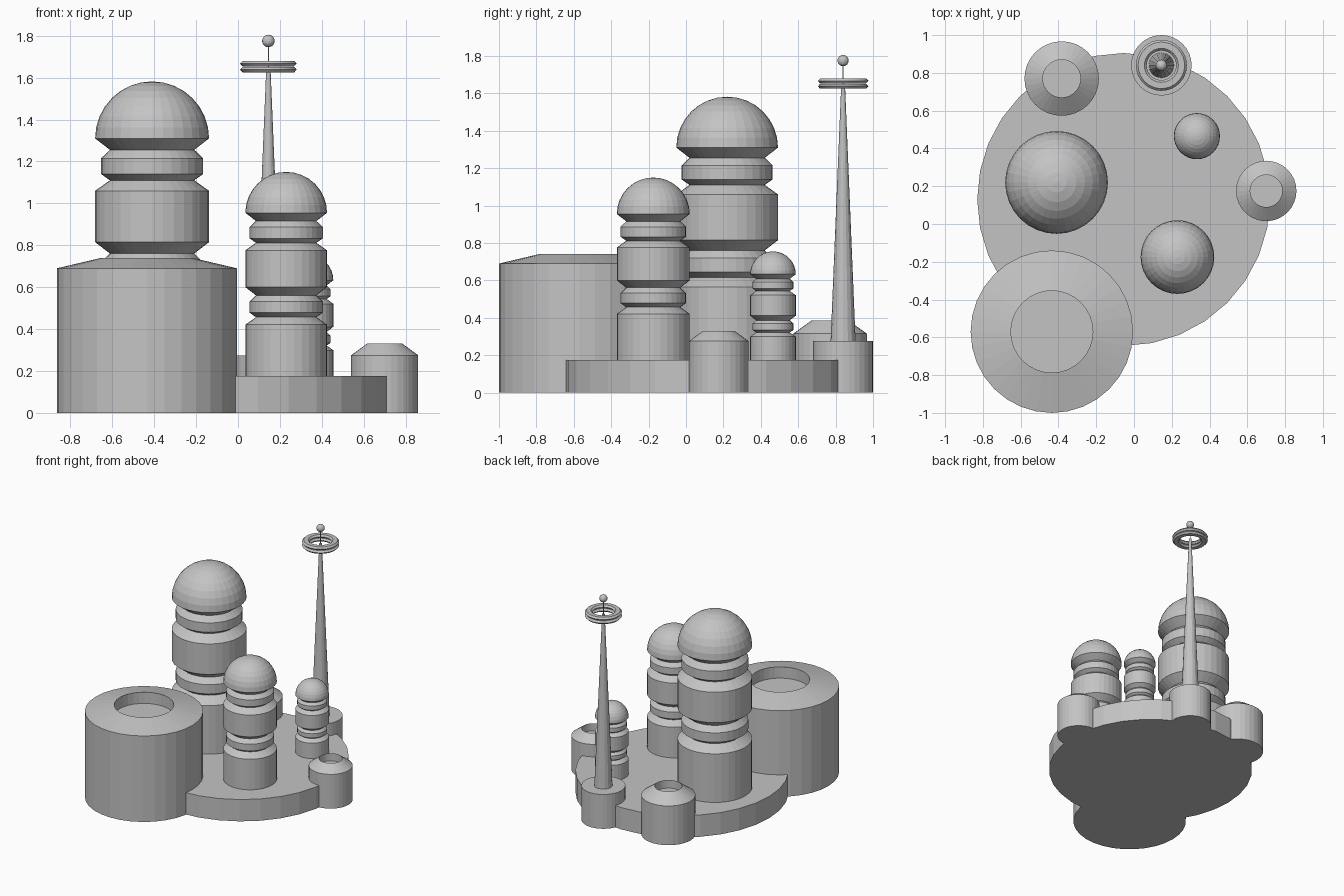
import bpy, bmesh, math

cube = bpy.data.objects.get("Cube")
if cube:
    bpy.data.objects.remove(cube, do_unlink=True)

GREY = (0.55, 0.55, 0.55, 1.0)
grey = bpy.data.materials.new("plain grey")
grey.use_nodes = True
grey.diffuse_color = GREY
grey.node_tree.nodes["Principled BSDF"].inputs["Base Color"].default_value = GREY


def lathe(name, centre, profile, sides=32, closed=False):
    """Turn a (radius, height) profile about a vertical axis, listed bottom to top."""
    bm = bmesh.new()
    rings = []
    for r, z in profile:
        if r == 0:
            rings.append([bm.verts.new((0, 0, z))] * sides)
        else:
            turn = [2 * math.pi * i / sides for i in range(sides)]
            rings.append([bm.verts.new((r * math.cos(a), r * math.sin(a), z)) for a in turn])
    pairs = list(zip(rings, rings[1:]))
    if closed:
        pairs.append((rings[-1], rings[0]))
    for low, high in pairs:
        for i in range(sides):
            j = (i + 1) % sides
            corners = [low[i], low[j], high[j], high[i]]
            bm.faces.new(list(dict.fromkeys(corners)))
    if not closed:
        for ring in (rings[0], rings[-1]):
            if ring[0] != ring[1]:
                bm.faces.new(ring)
    bmesh.ops.recalc_face_normals(bm, faces=bm.faces)
    mesh = bpy.data.meshes.new(name)
    bm.to_mesh(mesh)
    bm.free()
    mesh.materials.append(grey)
    obj = bpy.data.objects.new(name, mesh)
    obj.location = (centre[0], centre[1], 0)
    bpy.context.collection.objects.link(obj)
    return obj


def dome(radius, z, steps=8):
    """Quarter circle from the equator up to the pole."""
    arc = [(radius * math.cos(a), z + radius * math.sin(a))
           for a in (math.pi / 2 * i / steps for i in range(steps))]
    return arc + [(0, z + radius)]


def tower(name, centre, radius, equator):
    """Domed tower with two grooved collars; proportions follow its radius."""
    collar = [(1, -0.92), (0.74, -0.735), (0.895, -0.625), (0.895, -0.35), (0.74, -0.2)]
    profile = [(radius, 0.16)]
    for drop in (1.82, 0):
        profile += [(radius * r, equator + radius * (z - drop)) for r, z in collar]
        if drop:
            profile.append((radius, equator - radius * drop))
    lathe(name, centre, profile + dome(radius, equator))


def tank(name, centre, radius, shoulder, hole, top, depth):
    """Round tank with a sloping roof and a sunken round opening."""
    lathe(name, centre, [(radius, 0), (radius, shoulder), (hole, top), (hole, top - depth)])


# Ground platform
lathe("platform", (-0.055, 0.13), [(0.775, 0), (0.775, 0.175)])

# Domed towers
tower("tall_tower", (-0.41, 0.22), 0.272, 1.31)
tower("middle_tower", (0.23, -0.175), 0.195, 0.955)
tower("short_tower", (0.333, 0.465), 0.122, 0.633)

# Open-topped tanks
tank("large_tank", (-0.435, -0.57), 0.43, 0.69, 0.217, 0.74, 0.09)
tank("side_tank", (0.70, 0.175), 0.16, 0.275, 0.085, 0.33, 0.06)
tank("back_tank", (-0.383, 0.77), 0.197, 0.315, 0.1, 0.385, 0.065)

# Antenna: foot, tapered mast, thin rod, ball and two rings
mast = (0.145, 0.84)
lathe("antenna_foot", mast, [(0.16, 0), (0.16, 0.275)])
lathe("antenna_mast", mast, [(0.067, 0.27), (0.01, 1.65)], 16)
lathe("antenna_rod", mast, [(0.003, 1.64), (0.003, 1.76)], 8)
ball = dome(0.03, 1.775, 5)
lower = [(r, 2 * 1.775 - z) for r, z in reversed(ball[1:])]
lathe("antenna_ball", mast, lower + ball, 16)
for label, z in (("lower", 1.638), ("upper", 1.667)):
    section = [(0.135, z), (0.123, z + 0.013), (0.09, z + 0.013),
               (0.078, z), (0.09, z - 0.013), (0.123, z - 0.013)]
    lathe(label + "_antenna_ring", mast, section, closed=True)
